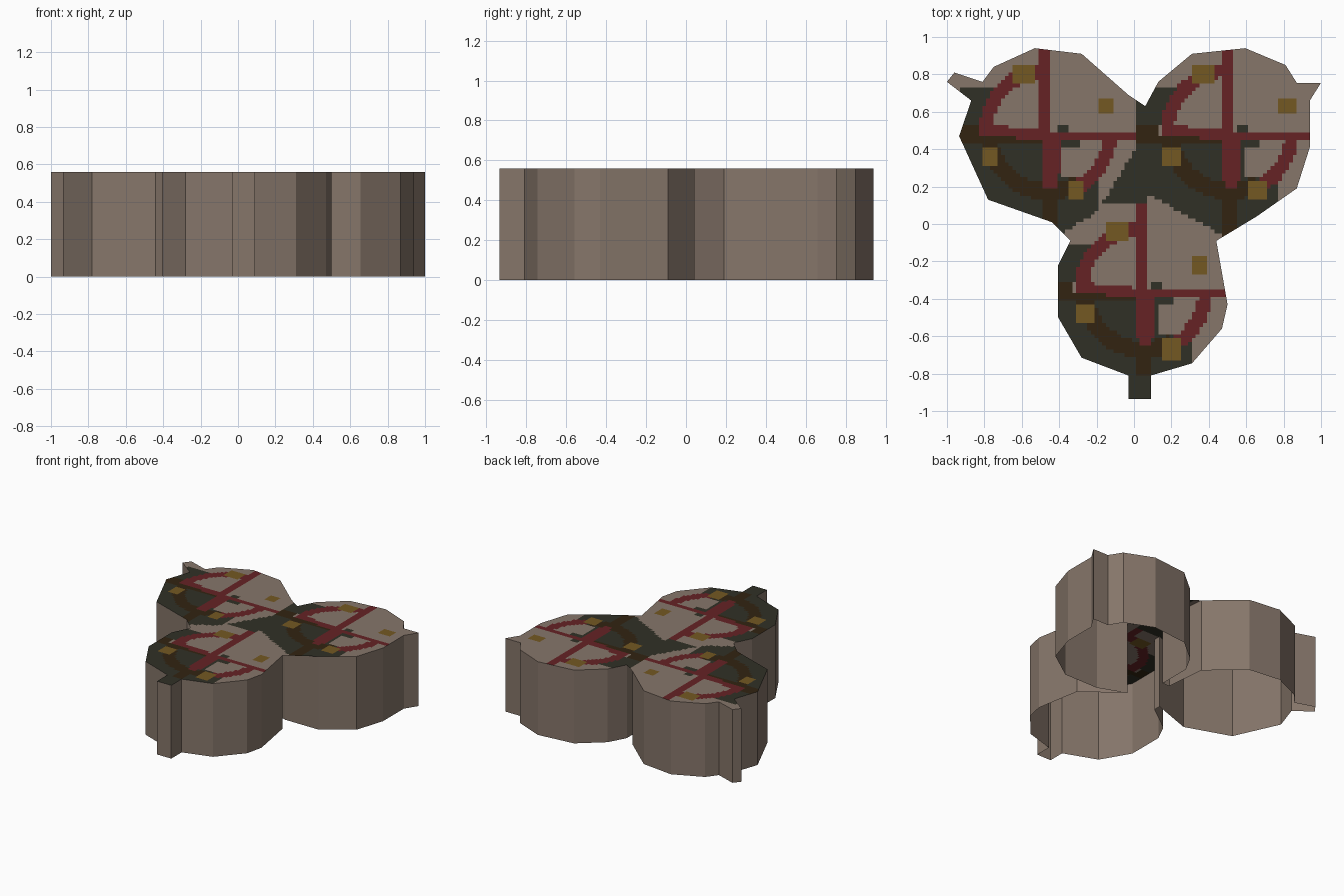
import bpy, bmesh, math
from mathutils import Vector

if "Cube" in bpy.data.objects:
    bpy.data.objects.remove(bpy.data.objects["Cube"])

HEIGHT = 0.56

# Plan outline, clockwise seen from above
OUTLINE = [
    # left lobe, over the top
    (-1.0, .76), (-.96, .81), (-.81, .76), (-.75, .84), (-.53, .94), (-.28, .91), (-.03, .69), (0, .38),
    # right lobe
    (.06, .38), (.06, .63), (.13, .76), (.31, .91), (.595, .94), (.81, .85), (.87, .755), (1.0, .755),
    (.94, .66), (.94, .41), (.87, .19), (.655, .04), (.37, .04), (.16, .12),
    # front lobe
    (.19, .10), (.44, -.09), (.5, -.43), (.47, -.56), (.31, -.745), (.09, -.81), (.09, -.935),
    (-.03, -.935), (-.03, -.81), (-.28, -.715), (-.405, -.5), (-.405, -.22), (-.34, -.09), (-.13, .065),
    # left lobe, underside
    (-.13, .12), (-.44, .01), (-.78, .13), (-.935, .47), (-.87, .66)]

CENTRES = [(-.47, .475), (.50, .475), (.04, -.37)]
GOLD_SPOTS = [(-.125, .33, .06, .045), (.32, .155, .04, .05), (-.30, -.11, .045, .045), (.16, -.30, .045, .05)]
STONE, DARK, BROWN, RED, GOLD = range(5)


def material(name, srgb):
    mat = bpy.data.materials.new(name)
    lin = [((c / 255 + .055) / 1.055) ** 2.4 for c in srgb]
    mat.diffuse_color = (*lin, 1)
    mat.use_nodes = True
    mat.node_tree.nodes["Principled BSDF"].inputs["Base Color"].default_value = mat.diffuse_color
    return mat


MATERIALS = [material("stone_taupe", (134, 118, 106)), material("dark_olive", (48, 48, 38)),
             material("dark_brown", (50, 36, 17)), material("deep_red", (102, 34, 37)),
             material("dull_gold", (116, 88, 34))]


def lobe_colour(x, y):
    """Painted wheel, in coordinates local to one lobe."""
    r = math.hypot(x - .01, y - .015)
    ring = .295 < r < .37
    for gx, gy, w, h in GOLD_SPOTS:
        if abs(x - gx) < w and abs(y - gy) < h:
            return GOLD
    # vertical spoke, red with a brown foot
    if y > 0 and -.035 < x < .025:
        return RED
    if y <= 0 and abs(x - .02) < .05 - max(0, -.2 - y) * .25 and y > -.28:
        return RED
    if y <= -.26 and -.03 < x < .06:
        return BROWN
    # horizontal spoke, rising a little to the left
    rise = .03 * min(1, max(0, -x / .3))
    if -.36 < x and -.03 + rise < y < .025 + rise:
        return RED
    if x < -.03 and -.045 < y < .05:
        return BROWN if x < -.36 or y < 0 else (RED if ring else STONE)
    # ring: red in two quarters, brown in the lower left
    if ring and x < 0 < y:
        return RED
    if ring and y < 0 and x > .12:
        return RED
    if .27 < r < .36 and y < 0 and x < .16:
        return BROWN
    # shaded lower-left side against the plain stone
    if x < 0:
        if y < 0:
            return DARK
        return DARK if r > .36 and y < .26 else STONE
    if y > 0:
        return DARK if .05 < x < .11 and y < .06 else STONE
    if r <= .295:
        return DARK if x < .08 or (y > -.07 and x < .17) or y < -.215 else STONE
    return DARK if x < .28 and y < -.2 else STONE


def top_colour(x, y):
    # joining hub and tabs
    if y > .10 and -.12 + (y - .19) * .6 < x < .07 and y < .39:
        return DARK
    if x < -.93 and y > .7:
        return STONE
    if x > .94 and y > .62:
        return STONE
    if y < -.8 and -.04 < x < .1:
        return DARK
    if y < .10 and abs(x) < .2:
        cx, cy = CENTRES[2]
    else:
        cx, cy = min(CENTRES, key=lambda c: math.hypot(x - c[0], y - c[1]))
    return lobe_colour(x - cx, y - cy)


def finish(name, bm):
    mesh = bpy.data.meshes.new(name)
    bm.to_mesh(mesh)
    bm.free()
    for mat in MATERIALS:
        mesh.materials.append(mat)
    obj = bpy.data.objects.new(name, mesh)
    bpy.context.collection.objects.link(obj)
    return obj


# Side wall, open underneath
bm = bmesh.new()
low = [bm.verts.new((x, y, 0)) for x, y in OUTLINE]
high = [bm.verts.new((x, y, HEIGHT)) for x, y in OUTLINE]
for i in range(len(OUTLINE)):
    j = (i + 1) % len(OUTLINE)
    bm.faces.new((low[i], high[i], high[j], low[j]))
finish("side_wall", bm)

# Top cap, cut into small cells and coloured by the pattern rule
bm = bmesh.new()
bm.faces.new([bm.verts.new((x, y, HEIGHT)) for x, y in reversed(OUTLINE)])
bmesh.ops.triangulate(bm, faces=bm.faces[:])
STEP = .02
for axis in (Vector((1, 0, 0)), Vector((0, 1, 0))):
    for k in range(-50, 50):
        bmesh.ops.bisect_plane(bm, geom=bm.verts[:] + bm.edges[:] + bm.faces[:], dist=1e-5,
                               plane_co=axis * (k + .5) * STEP, plane_no=axis)
for face in bm.faces:
    # colour from the middle of the cell, so split cells stay whole
    c = face.calc_center_median()
    face.material_index = top_colour(round(c.x / STEP) * STEP, round(c.y / STEP) * STEP)
# merge cells of one colour into larger faces
bmesh.ops.dissolve_limit(bm, angle_limit=.01, verts=bm.verts[:], edges=bm.edges[:], delimit={'MATERIAL'})
bmesh.ops.triangulate(bm, faces=bm.faces[:])
finish("painted_top", bm)
